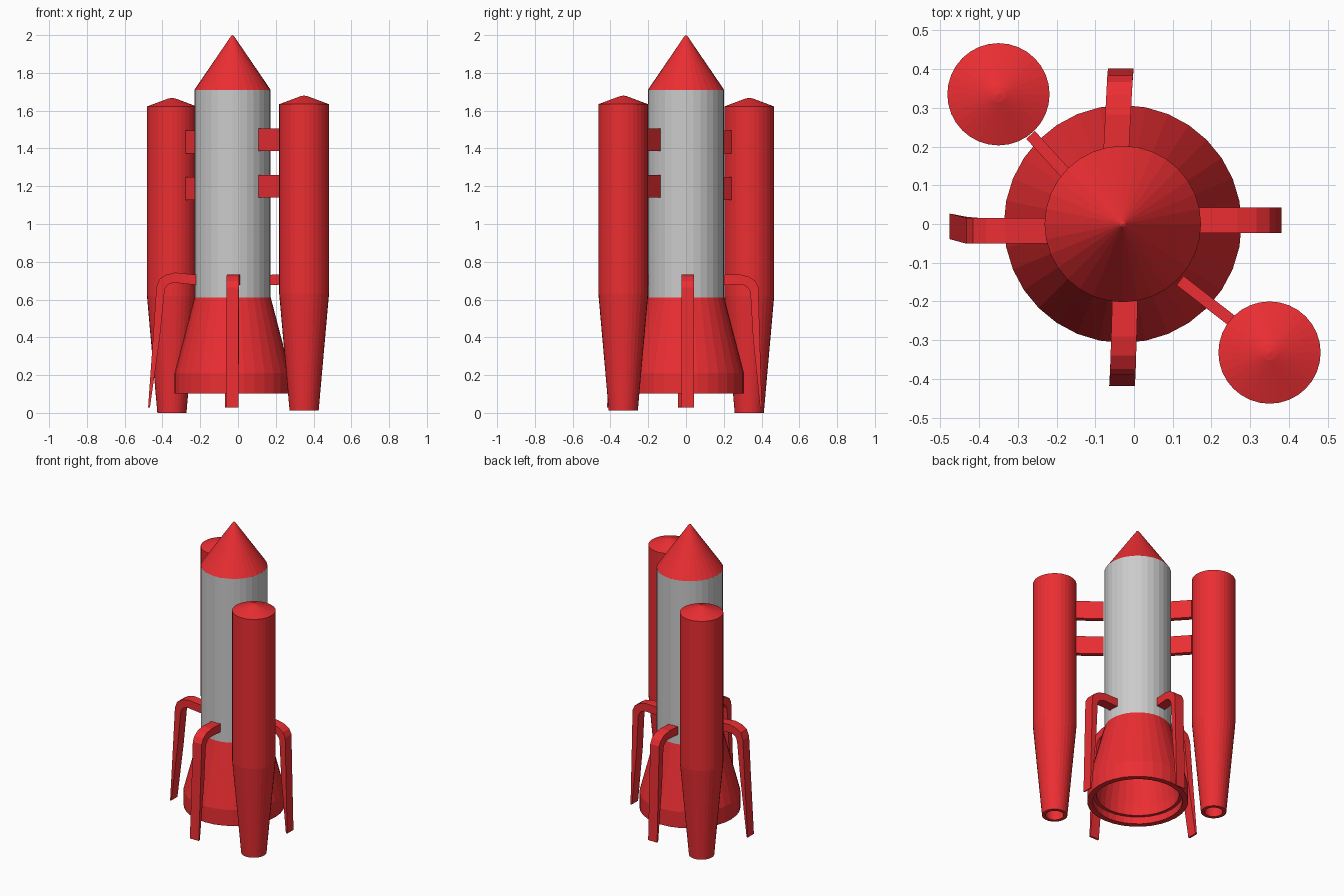
import bpy, bmesh, math
from mathutils import Vector

if "Cube" in bpy.data.objects:
    bpy.data.objects.remove(bpy.data.objects["Cube"])

red = bpy.data.materials.new("red_paint")
red.diffuse_color = (0.83, 0.027, 0.032, 1)
red.use_nodes = True
red.node_tree.nodes["Principled BSDF"].inputs["Base Color"].default_value = red.diffuse_color
CORE = Vector((-0.029, 0.0, 0.0))


def finish(name, bm, mat):
    bmesh.ops.remove_doubles(bm, verts=bm.verts, dist=1e-5)
    bmesh.ops.recalc_face_normals(bm, faces=bm.faces)
    me = bpy.data.meshes.new(name)
    bm.to_mesh(me)
    bm.free()
    ob = bpy.data.objects.new(name, me)
    bpy.context.collection.objects.link(ob)
    if mat:
        me.materials.append(mat)
    return ob


def lathe(name, profile, centre, mat=None, sides=32):
    """Revolve (radius, z) points about a vertical axis."""
    bm = bmesh.new()
    vs = [bm.verts.new((r, 0, z)) for r, z in profile]
    es = [bm.edges.new(p) for p in zip(vs, vs[1:])]
    bmesh.ops.spin(bm, geom=vs + es, cent=(0, 0, 0), axis=(0, 0, 1),
                   angle=2 * math.pi, steps=sides, use_duplicate=False)
    ob = finish(name, bm, mat)
    ob.location = centre
    return ob


def loft(name, rings):
    """Skin four-cornered rings into a closed bar."""
    bm = bmesh.new()
    rings = [[bm.verts.new(p) for p in ring] for ring in rings]
    bm.faces.new(rings[0])
    bm.faces.new(rings[-1])
    for p, q in zip(rings, rings[1:]):
        for i in range(4):
            j = (i + 1) % 4
            bm.faces.new((p[i], p[j], q[j], q[i]))
    return finish(name, bm, red)


def strut(name, a, b, z, width=0.03, height=0.12):
    """Upright plate running from a to b in plan."""
    a, b = Vector((*a, z)), Vector((*b, z))
    side = Vector((a.y - b.y, b.x - a.x, 0)).normalized() * width / 2
    up = Vector((0, 0, height / 2))
    return loft(name, [[p + s * side + t * up
                        for s, t in ((-1, -1), (1, -1), (1, 1), (-1, 1))] for p in (a, b)])


def leg(name, angle, knee, foot, offs, top=0.733, width=0.066):
    """Bent leg: outer and inner (reach, z) pairs from body to foot, swept sideways.
    offs = sideways offset at the body, knee and foot."""
    mid = knee + (foot - knee) * 0.4
    pairs = [((0.19, 0.731), (0.19, 0.677)),
             ((knee - 0.10, top), (knee - 0.09, top - 0.053)),
             ((knee - 0.05, top - 0.012), (knee - 0.063, top - 0.063)),
             ((knee - 0.016, top - 0.035), (knee - 0.048, top - 0.08)),
             ((knee, 0.665), (knee - 0.042, 0.635)),
             ((mid, 0.40), (mid - 0.036, 0.40)),
             ((foot, 0.028), (foot - 0.01, 0.03))]
    rings = []
    for pair in pairs:
        ring = []
        for (r, z), s in ((pair[0], -1), (pair[0], 1), (pair[1], 1), (pair[1], -1)):
            if r <= knee:
                off = offs[0] + (offs[1] - offs[0]) * (r - 0.19) / (knee - 0.19)
            else:
                off = offs[1] + (offs[2] - offs[1]) * (r - knee) / (foot - knee)
            ring.append((r, off + s * width / 2, z))
        rings.append(ring)
    ob = loft(name, rings)
    ob.location = CORE
    ob.rotation_euler.z = math.radians(angle)
    return ob


# Core rocket: grey tube, nose cone and hollow engine skirt
lathe("core_body", [(0.202, 0.61), (0.202, 1.71)], CORE)
lathe("nose_cone", [(0.202, 1.71), (0.007, 1.996), (0, 2.0)], CORE, red)
lathe("engine_skirt", [(0.202, 0.612), (0.307, 0.21), (0.307, 0.103), (0.272, 0.103),
                       (0.272, 0.15), (0.252, 0.15), (0.252, 0.21), (0.175, 0.58),
                       (0, 0.58)], CORE, red)

# Side boosters with hollow nozzles
for side, x, y, base in (("left", -0.35, 0.335, 0.0), ("right", 0.35, -0.332, 0.012)):
    lathe(side + "_booster",
          [(0, 1.668), (0.02, 1.664), (0.132, 1.622), (0.132, 0.62), (0.077, 0.0),
           (0.055, 0.0), (0.06, 0.08), (0, 0.08)], (x, y, base), red)

# Two plates tie each booster to the core
for side, a, b, lift in (("left", (-0.165, 0.118), (-0.267, 0.230), 0.0),
                         ("right", (0.119, -0.146), (0.262, -0.257), 0.012)):
    for level, z in (("upper", 1.434), ("lower", 1.188)):
        strut(f"{side}_{level}_strut", a, b, z + lift)

# Four landing legs
leg("right_leg", 0, 0.395, 0.41, (0.010, 0.010, 0.010))
leg("back_leg", 90, 0.383, 0.402, (0.017, 0.007, 0.005))
leg("left_leg", 180, 0.403, 0.447, (0.018, 0.018, 0.006), top=0.743)
leg("front_leg", 270, 0.39, 0.418, (0.006, 0.0, -0.002))
